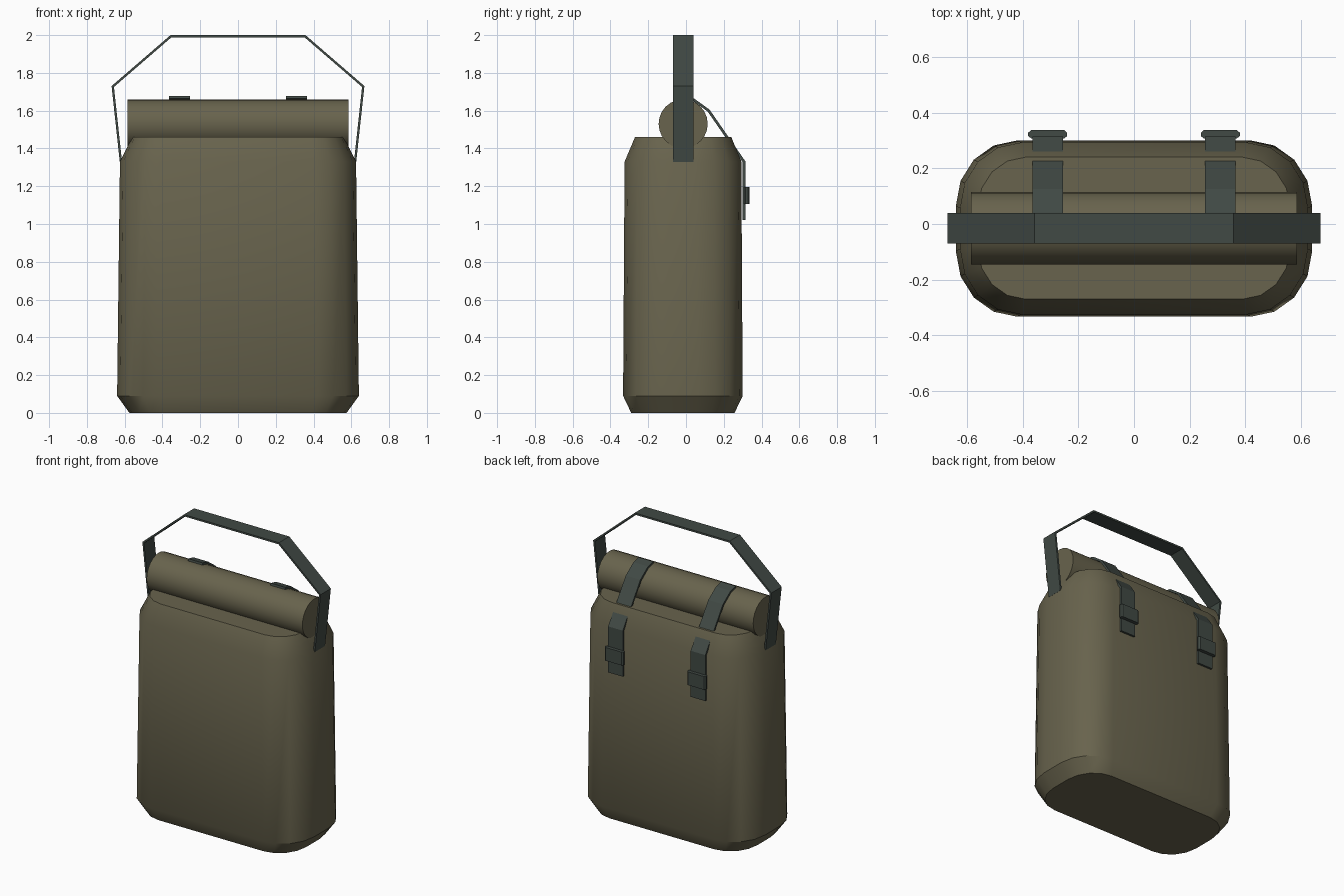
import bpy, bmesh, math

if "Cube" in bpy.data.objects:
    bpy.data.objects.remove(bpy.data.objects["Cube"])


def material(name, rgb):
    m = bpy.data.materials.new(name)
    m.diffuse_color = (*rgb, 1)
    m.use_nodes = True
    m.node_tree.nodes["Principled BSDF"].inputs["Base Color"].default_value = m.diffuse_color
    return m


OLIVE = material("olive canvas", (0.138, 0.125, 0.074))
WEB = material("dark webbing", (0.052, 0.067, 0.058))


def finish(bm, name, mat, smooth=None):
    bmesh.ops.recalc_face_normals(bm, faces=bm.faces)
    me = bpy.data.meshes.new(name)
    bm.to_mesh(me)
    bm.free()
    ob = bpy.data.objects.new(name, me)
    bpy.context.collection.objects.link(ob)
    me.materials.append(mat)
    if smooth:
        bpy.ops.object.select_all(action='DESELECT')
        ob.select_set(True)
        bpy.context.view_layer.objects.active = ob
        bpy.ops.object.shade_smooth_by_angle(angle=math.radians(smooth))
    return ob


def rounded_ring(bm, z, hx, y0, y1, rx, ry, n=4):
    """Ring of vertices round a rectangle with elliptical corners."""
    cy, hy = (y0 + y1) / 2, (y1 - y0) / 2
    ring = []
    for q, (sx, sy) in enumerate([(1, 1), (-1, 1), (-1, -1), (1, -1)]):
        for i in range(n + 1):
            a = math.pi / 2 * (q + i / n)
            ring.append(bm.verts.new((sx * (hx - rx) + rx * math.cos(a),
                                      cy + sy * (hy - ry) + ry * math.sin(a), z)))
    return ring


def loft(bm, rings):
    for a, b in zip(rings, rings[1:]):
        for i in range(len(a)):
            j = (i + 1) % len(a)
            bm.faces.new((a[i], a[j], b[j], b[i]))
    bm.faces.new(rings[0])
    bm.faces.new(rings[-1])


def ribbon(name, path, t, place, w0, w1):
    """Flat strap: 2D path thickened by t (mitred), spanning w0..w1 across."""
    bm = bmesh.new()
    rings = []
    for i, (u, v) in enumerate(path):
        normals = []
        for a, b in ((i - 1, i), (i, i + 1)):
            if a >= 0 and b < len(path):
                du, dv = path[b][0] - path[a][0], path[b][1] - path[a][1]
                l = math.hypot(du, dv)
                normals.append((-dv / l, du / l))
        nu = sum(n[0] for n in normals)
        nv = sum(n[1] for n in normals)
        l = math.hypot(nu, nv)
        nu, nv = nu / l, nv / l
        k = t / 2 / (nu * normals[0][0] + nv * normals[0][1])
        rings.append([bm.verts.new(place(w, u + s * k * nu, v + s * k * nv))
                      for w, s in ((w0, -1), (w1, -1), (w1, 1), (w0, 1))])
    loft(bm, rings)
    return finish(bm, name, WEB)


# Bag body: chamfered base, slight taper, sloped shoulder
bm = bmesh.new()
loft(bm, [rounded_ring(bm, 0.0, 0.575, -0.29, 0.257, 0.18, 0.2),
          rounded_ring(bm, 0.09, 0.64, -0.333, 0.30, 0.22, 0.235),
          rounded_ring(bm, 1.33, 0.625, -0.325, 0.293, 0.22, 0.235),
          rounded_ring(bm, 1.46, 0.56, -0.27, 0.24, 0.17, 0.18)])
finish(bm, "bag_body", OLIVE, 30)

# Rolled top closure
bm = bmesh.new()
rings = [[bm.verts.new((x, -0.015 + 0.13 * math.cos(a), 1.53 + 0.13 * math.sin(a)))
          for a in (2 * math.pi * i / 24 for i in range(24))] for x in (-0.585, 0.585)]
loft(bm, rings)
finish(bm, "rolled_top", OLIVE, 30)

# Carry handle
ribbon("carry_handle", [(-0.62, 1.33), (-0.663, 1.728), (-0.355, 1.994),
                        (0.355, 1.994), (0.663, 1.728), (0.62, 1.33)],
       0.012, lambda w, u, v: (u, w, v), -0.07, 0.04)

# Closing straps with their buckles
STRAP = [(-0.015, 1.67), (0.04, 1.658), (0.12, 1.60), (0.307, 1.33), (0.307, 1.02)]
for side, x in (("left", -0.31), ("right", 0.31)):
    ribbon(side + "_strap", STRAP, 0.014, lambda w, u, v: (w, u, v), x - 0.055, x + 0.055)
    bm = bmesh.new()
    loft(bm, [[bm.verts.new((x + dx, y, z)) for dx, y in
               ((-0.06, 0.308), (0.06, 0.308), (0.07, 0.316), (0.07, 0.328),
                (0.06, 0.337), (-0.06, 0.337), (-0.07, 0.328), (-0.07, 0.316))]
              for z in (1.107, 1.197)])
    finish(bm, side + "_buckle", WEB)
